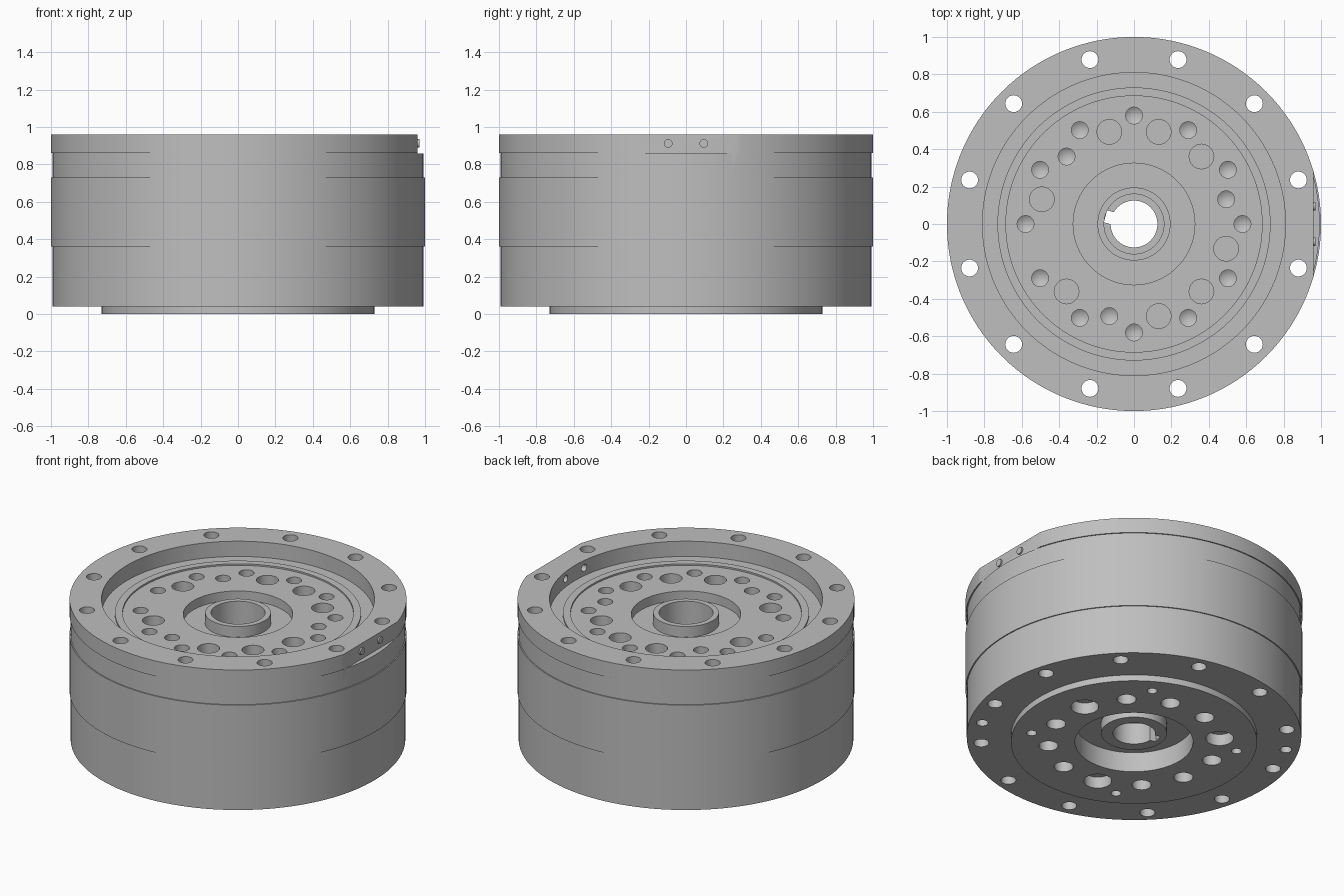
import bpy, bmesh, math
from mathutils import Matrix, Vector

cube = bpy.data.objects.get("Cube")
if cube:
    bpy.data.objects.remove(cube, do_unlink=True)

steel = bpy.data.materials.new("machined_grey")
steel.use_nodes = True
GREY = (0.52, 0.52, 0.52, 1)
steel.diffuse_color = GREY
steel.node_tree.nodes["Principled BSDF"].inputs["Base Color"].default_value = GREY


def to_object(bm, name):
    bmesh.ops.recalc_face_normals(bm, faces=bm.faces)
    mesh = bpy.data.meshes.new(name)
    bm.to_mesh(mesh)
    bm.free()
    obj = bpy.data.objects.new(name, mesh)
    bpy.context.collection.objects.link(obj)
    return obj


def lathe(name, profile, steps=128):
    """Turn a closed (radius, z) profile around the z axis."""
    bm = bmesh.new()
    verts = [bm.verts.new((r, 0, z)) for r, z in profile]
    edges = [bm.edges.new((a, b)) for a, b in zip(verts, verts[1:] + verts[:1])]
    bmesh.ops.spin(bm, geom=verts + edges, axis=(0, 0, 1), cent=(0, 0, 0),
                   angle=math.tau, steps=steps, use_merge=True)
    bmesh.ops.remove_doubles(bm, verts=bm.verts, dist=1e-4)
    return to_object(bm, name)


def drill(bm, ring, degrees, radius, low, high, tip=0):
    """Add a vertical drill at an angle on a bolt circle, optionally pointed."""
    a = math.radians(degrees)
    place = Matrix.Translation((ring * math.cos(a), ring * math.sin(a), (low + high) / 2))
    made = bmesh.ops.create_cone(bm, cap_ends=True, segments=24, radius1=radius,
                                 radius2=radius, depth=high - low, matrix=place)
    if tip:
        base = [v for v in made["verts"] if v.co.z < (low + high) / 2]
        face = next(f for f in base[0].link_faces if all(v in base for v in f.verts))
        point = bmesh.ops.poke(bm, faces=[face])["verts"][0]
        point.co.z -= tip


def box(bm, centre, size, turn=0):
    bmesh.ops.create_cube(bm, size=1, matrix=Matrix.Rotation(math.radians(turn), 4, "Z")
                          @ Matrix.Translation(centre) @ Matrix.Diagonal(Vector(size).to_4d()))


def finish(obj, bm):
    """Cut the drills out of a part, then colour and shade it."""
    cutter = to_object(bm, obj.name + "_cutter")
    cutter.hide_render = True
    mod = obj.modifiers.new("holes", "BOOLEAN")
    mod.operation, mod.solver, mod.object = "DIFFERENCE", "EXACT", cutter
    graph = bpy.context.evaluated_depsgraph_get()
    mesh = bpy.data.meshes.new_from_object(obj.evaluated_get(graph))
    obj.modifiers.clear()
    obj.data = mesh
    bpy.data.objects.remove(cutter, do_unlink=True)
    mesh.materials.clear()
    mesh.materials.append(steel)
    bpy.ops.object.select_all(action="DESELECT")
    obj.select_set(True)
    bpy.context.view_layer.objects.active = obj
    bpy.ops.object.shade_smooth_by_angle(angle=math.radians(25))


# Outer housing with stepped bands and a raised top flange
housing = lathe("housing", [
    (.73, .04), (.993, .04), (.993, .36), (1, .36), (1, .73), (.993, .73),
    (.993, .86), (1, .86), (1, .96), (.81, .96), (.81, .86), (.73, .86)])
cuts = bmesh.new()
for k in range(12):
    drill(cuts, .91, 15 + 30 * k, .045, -.1, 1.1)
# Locating holes underneath
for deg in (-30, 150):
    drill(cuts, .915, deg, .035, -.1, .15)
# Flat on the flange, with two cable holes through it
box(cuts, (1.06, 0, .958), (.2, 1, .2))
for y in (-.095, .095):
    bmesh.ops.create_cone(cuts, cap_ends=True, segments=20, radius1=.023, radius2=.023,
                          depth=.22, matrix=Matrix.Translation((.86, y, .912))
                          @ Matrix.Rotation(math.pi / 2, 4, "Y"))
finish(housing, cuts)

# Inner rotor with hub, recesses and bottom boss
rotor = lathe("rotor", [
    (.125, .06), (.195, .06), (.195, .13), (.35, .13), (.35, 0), (.73, 0),
    (.73, .87), (.685, .87), (.685, .86), (.325, .86), (.325, .80), (.195, .80),
    (.195, .87), (.16, .87), (.16, .2), (.125, .2)])
cuts = bmesh.new()
for k in range(12):
    # Threaded holes on the top face
    drill(cuts, .58, 30 * k, .045, .74, 1, tip=.03)
    deg = 15 + 30 * k
    special = k % 4 == 0
    # Inner circle on top: three pointed holes, the rest wide, one left out
    if special:
        drill(cuts, .51, deg, .045, .74, 1, tip=.03)
    elif deg != 195:
        drill(cuts, .51, deg, .066, .76, 1)
    # Bolt circle on the boss
    drill(cuts, .51, deg, .083 if special else .057, -.1, .075)
for k in range(4):
    drill(cuts, .617, 60 + 90 * k, .03, -.1, .1)
# Keyway in the bore
box(cuts, (.125, 0, .13), (.066, .066, .3), turn=165)
finish(rotor, cuts)
